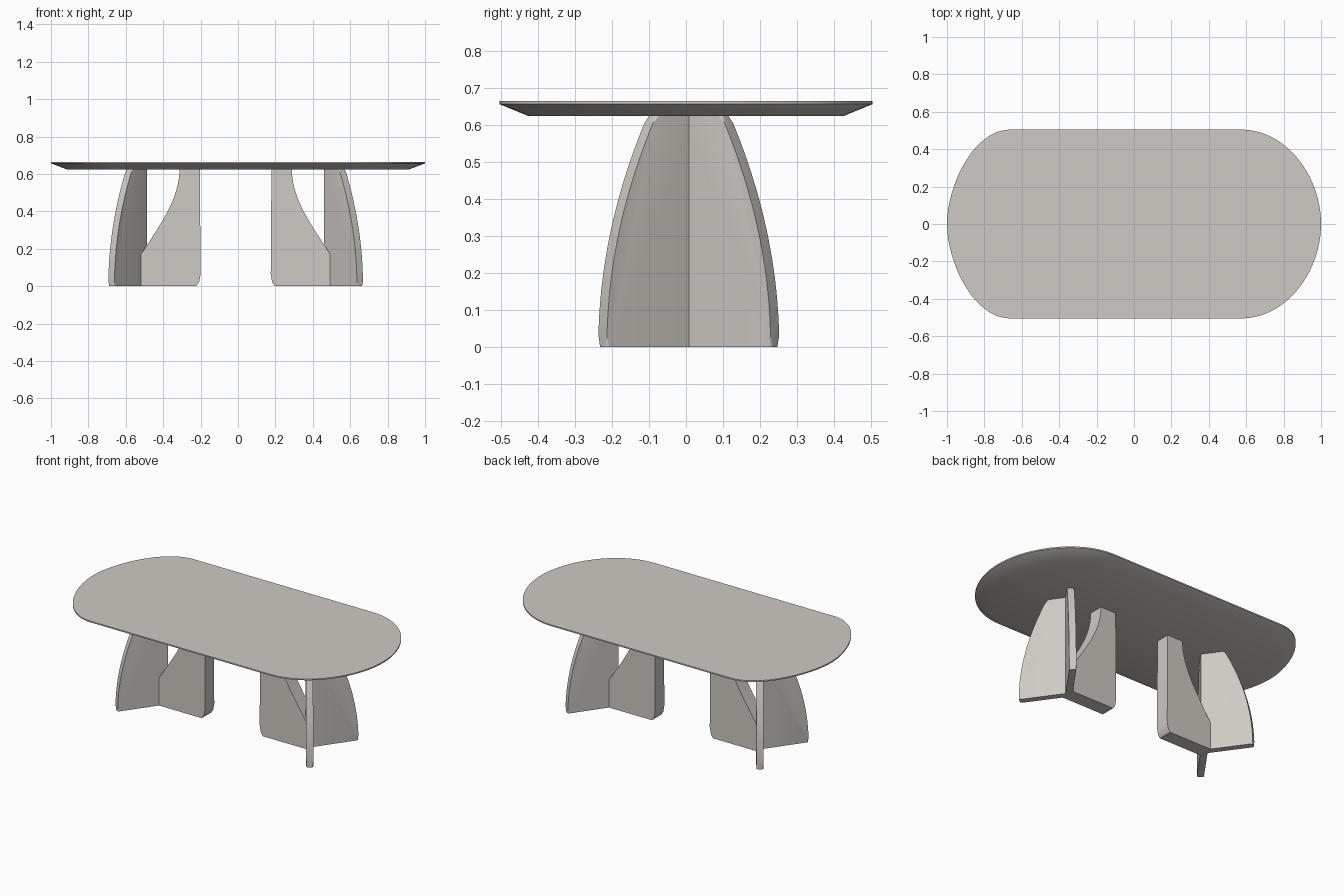
import bpy, bmesh, math
from mathutils import Vector
from mathutils.geometry import interpolate_bezier

if "Cube" in bpy.data.objects:
    bpy.data.objects.remove(bpy.data.objects["Cube"])

mat = bpy.data.materials.new("warm grey stone")
mat.diffuse_color = (0.62, 0.59, 0.55, 1)
mat.use_nodes = True
mat.node_tree.nodes["Principled BSDF"].inputs["Base Color"].default_value = mat.diffuse_color


def finish(bm, name):
    bmesh.ops.recalc_face_normals(bm, faces=bm.faces)
    me = bpy.data.meshes.new(name)
    bm.to_mesh(me)
    bm.free()
    me.materials.append(mat)
    ob = bpy.data.objects.new(name, me)
    bpy.context.collection.objects.link(ob)
    bpy.ops.object.select_all(action='DESELECT')
    bpy.context.view_layer.objects.active = ob
    ob.select_set(True)
    bpy.ops.object.shade_smooth_by_angle(angle=math.radians(35))
    return ob


def curve(a, b, c, d, n=20):
    return [tuple(p) for p in interpolate_bezier(*[Vector(q) for q in (a, b, c, d)], n)]


def fin(name, profile, thick, origin, direction, round_tip=False):
    """Upright plate: (distance, height) profile extruded across its thickness."""
    d = Vector((direction[0], direction[1], 0)).normalized()
    n = Vector((-d.y, d.x, 0))
    o = Vector((origin[0], origin[1], 0))
    bm = bmesh.new()
    sides = []
    for s in (-0.5, 0.5):
        vs = [bm.verts.new(o + d * u + n * thick * s + Vector((0, 0, z))) for u, z in profile]
        bm.faces.new(vs)
        sides.append(vs)
    a, b = sides
    k = len(profile)
    for i in range(k):
        j = (i + 1) % k
        bm.faces.new((a[i], a[j], b[j], b[i]))
    if round_tip:
        # soften only the long curved outer edge
        edges = [bm.edges.get((vs[i], vs[i + 1])) for vs in sides for i in range(1, k - 2)]
        bmesh.ops.bevel(bm, geom=edges, offset=0.012, segments=4, profile=0.5, affect='EDGES')
    return finish(bm, name)


# Tabletop: rounded ends, thin rim, wide undercut
right = curve((0.57, 0.505), (0.82, 0.505), (1, 0.25), (1, 0), 24)
left = curve((-1, 0), (-1, 0.2), (-0.86, 0.505), (-0.66, 0.505), 24)
upper = left + right
outline = upper + [(x, -y) for x, y in reversed(upper[1:-1])]
count = len(outline)
inset = []
for i, (x, y) in enumerate(outline):
    p, q = outline[i - 1], outline[(i + 1) % count]
    t = Vector((q[0] - p[0], q[1] - p[1])).normalized()
    inset.append((x + t.y * 0.083, y - t.x * 0.078))
bm = bmesh.new()
rings = [[bm.verts.new((x, y, z)) for x, y in pts]
         for pts, z in ((inset, 0.625), (outline, 0.657), (outline, 0.665))]
for lo, hi in zip(rings, rings[1:]):
    for i in range(count):
        j = (i + 1) % count
        bm.faces.new((lo[i], lo[j], hi[j], hi[i]))
bm.faces.new(rings[0])
bm.faces.new(rings[-1])
finish(bm, "tabletop")

# Two mirrored three-finned legs
MID_X, MID_Y, HUB = -0.0125, 0.0075, 0.4975
outer = [(-0.014, 0.0)] + curve((0.287, 0), (0.287, 0.24), (0.215, 0.45), (0.122, 0.628), 24) + [(-0.014, 0.628)]
cut = curve((0.198, 0.628), (0.194, 0.46), (0.10, 0.34), (-0.022, 0.15), 20)
inner = [(-0.022, 0.0), (0.287, 0.0), (0.302, 0.02), (0.31, 0.065), (0.306, 0.628)] + cut
for side, label in ((-1, "left"), (1, "right")):
    hub = (MID_X + side * HUB, MID_Y)
    for sy, face in ((-1, "front"), (1, "back")):
        fin(f"{label}_{face}_leg_fin", outer, 0.04, hub, (side * 0.58, sy * 0.81), True)
    fin(f"{label}_inner_leg_fin", inner, 0.09, hub, (-side, 0))
